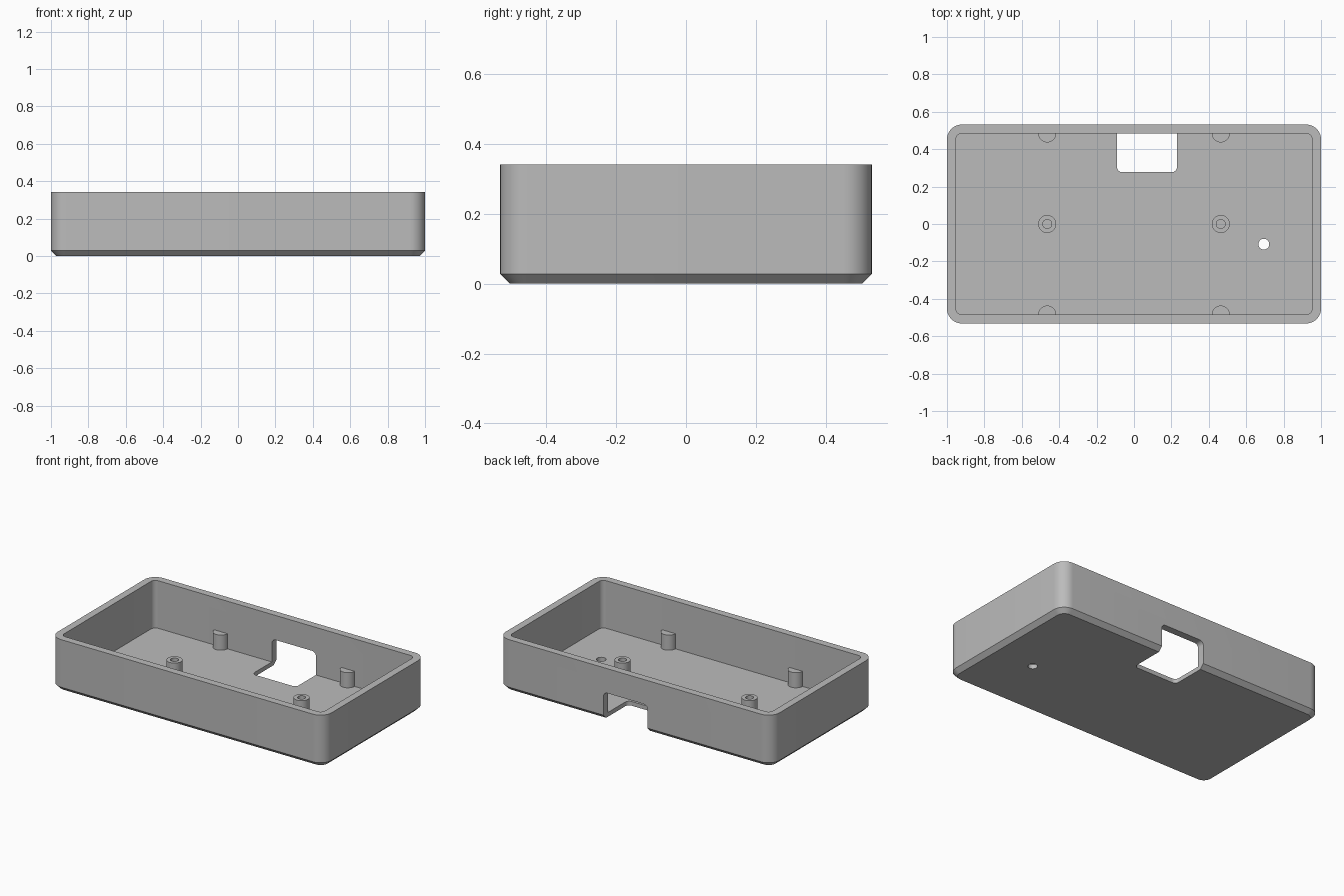
import bpy, bmesh
from math import cos, sin, pi, radians

cube = bpy.data.objects.get("Cube")
if cube:
    bpy.data.objects.remove(cube, do_unlink=True)

HALF_X, HALF_Y, HEIGHT = 1.0, 0.532, 0.342
WALL, FLOOR, CHAMFER = 0.048, 0.028, 0.028
POST_R, POST_TOP, POST_X = 0.048, 0.128, 0.464

grey = bpy.data.materials.new("plain grey")
grey.use_nodes = True
grey.diffuse_color = (0.5, 0.5, 0.5, 1)
grey.node_tree.nodes["Principled BSDF"].inputs["Base Color"].default_value = (0.5, 0.5, 0.5, 1)


def finish(name, bm):
    """Turn a bmesh into a grey object."""
    bmesh.ops.recalc_face_normals(bm, faces=bm.faces)
    mesh = bpy.data.meshes.new(name)
    bm.to_mesh(mesh)
    bm.free()
    mesh.materials.append(grey)
    ob = bpy.data.objects.new(name, mesh)
    bpy.context.collection.objects.link(ob)
    return ob


def loft(name, sections):
    """Skin a stack of (outline, z) sections and cap both ends."""
    bm = bmesh.new()
    rings = [[bm.verts.new((x, y, z)) for x, y in outline] for outline, z in sections]
    for a, b in zip(rings, rings[1:]):
        for i in range(len(a)):
            j = (i + 1) % len(a)
            bm.faces.new((a[i], a[j], b[j], b[i]))
    bm.faces.new(rings[0][::-1])
    bm.faces.new(rings[-1])
    return finish(name, bm)


def rounded(inset, r, steps=10):
    """Rounded rectangle outline, inset from the outer size."""
    pts = []
    for k, (sx, sy) in enumerate([(1, 1), (-1, 1), (-1, -1), (1, -1)]):
        for i in range(steps + 1):
            a = (k + i / steps) * pi / 2
            pts.append((sx * (HALF_X - inset - r) + r * cos(a),
                        sy * (HALF_Y - inset - r) + r * sin(a)))
    return pts


def circle(cx, cy, r, n=40):
    return [(cx + r * cos(2 * pi * i / n), cy + r * sin(2 * pi * i / n)) for i in range(n)]


def smooth(ob):
    bpy.ops.object.select_all(action='DESELECT')
    ob.select_set(True)
    bpy.context.view_layer.objects.active = ob
    bpy.ops.object.shade_smooth_by_angle(angle=radians(30))


def cut(ob, cutter):
    mod = ob.modifiers.new("cut", 'BOOLEAN')
    mod.operation, mod.solver, mod.object = 'DIFFERENCE', 'EXACT', cutter
    bpy.context.view_layer.objects.active = ob
    bpy.ops.object.modifier_apply(modifier=mod.name)
    bpy.data.objects.remove(cutter, do_unlink=True)


# Open tray with a chamfered base
tray = loft("tray", [
    (rounded(CHAMFER, 0.08 - CHAMFER), 0),
    (rounded(0, 0.08), CHAMFER),
    (rounded(0, 0.08), HEIGHT),
    (rounded(WALL, 0.032), HEIGHT),
    (rounded(WALL, 0.032), FLOOR)])

# Round-edged notch through the back wall and floor
bm = bmesh.new()
bmesh.ops.create_cube(bm, size=1)
lo, hi = (-0.091, 0.277, -0.2), (0.23, 0.8, 0.18)
for v in bm.verts:
    v.co = [h if c > 0 else l for c, l, h in zip(v.co, lo, hi)]
bmesh.ops.bevel(bm, geom=bm.edges[:], offset=0.028, segments=6, profile=0.5, affect='EDGES')
cut(tray, finish("notch_cutter", bm))

# Small round hole in the floor
hole = circle(0.694, -0.108, 0.029)
cut(tray, loft("hole_cutter", [(hole, -0.1), (hole, 0.1)]))
smooth(tray)

for side, sx in (("left", 1), ("right", -1)):
    # Hollow screw posts along the middle
    outer, inner = circle(sx * POST_X, 0, POST_R), circle(sx * POST_X, 0, 0.024)
    smooth(loft(side + "_screw_post", [
        (outer, FLOOR - 0.01), (outer, POST_TOP), (inner, POST_TOP), (inner, FLOOR + 0.002)]))
    # Solid half-round posts against the front and back walls
    for end, sy in (("front", -1), ("back", 1)):
        y = sy * (HALF_Y - WALL)
        half = [(sx * POST_X + POST_R * cos(pi * i / 20), y - sy * POST_R * sin(pi * i / 20))
                for i in range(21)]
        half = [(half[0][0], y + sy * 0.01)] + half + [(half[-1][0], y + sy * 0.01)]
        smooth(loft(f"{end}_{side}_wall_post", [(half, FLOOR - 0.01), (half, POST_TOP)]))
